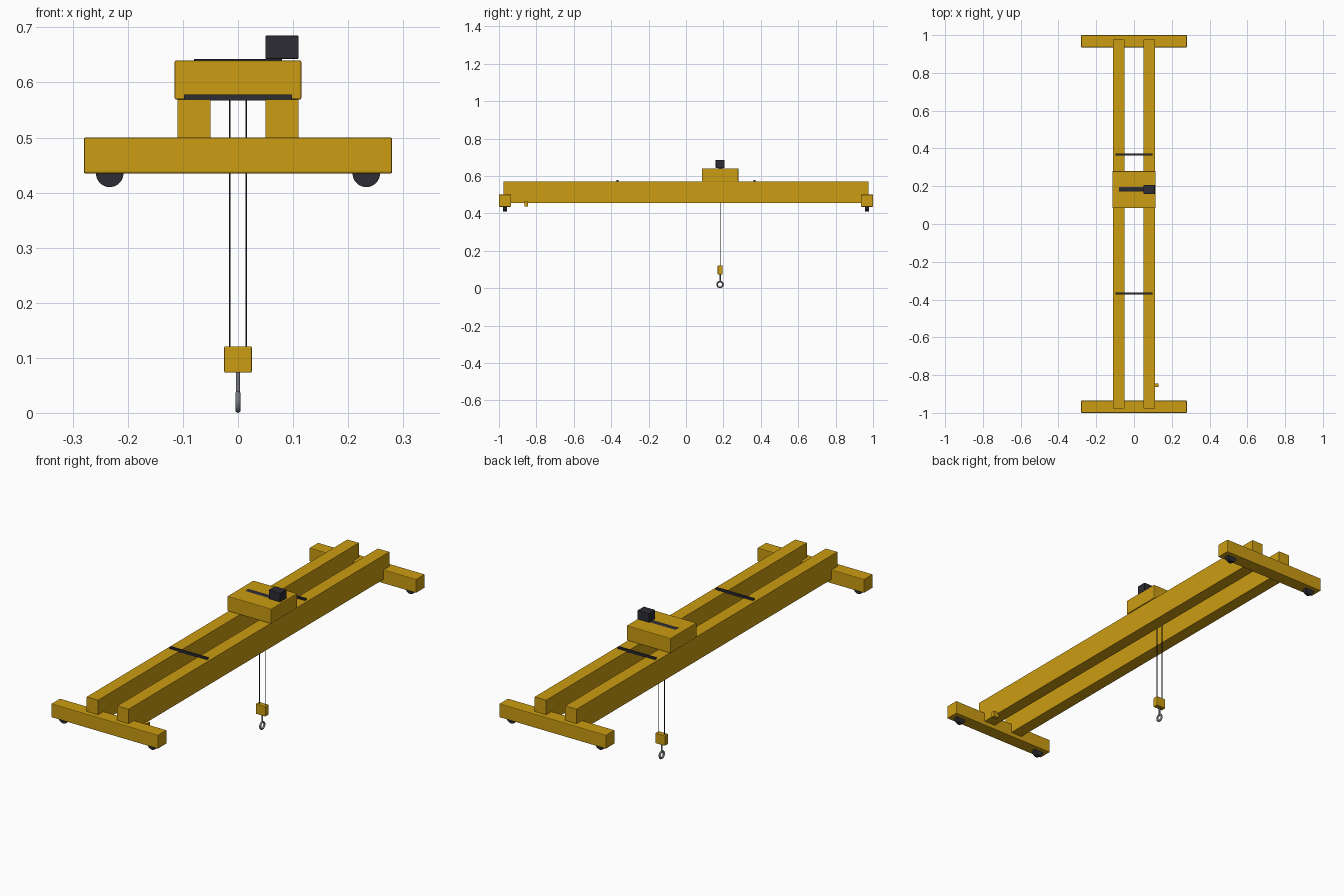
import bpy, math

if "Cube" in bpy.data.objects:
    bpy.data.objects.remove(bpy.data.objects["Cube"])


def material(name, rgb):
    m = bpy.data.materials.new(name)
    m.diffuse_color = (*rgb, 1.0)
    m.use_nodes = True
    m.node_tree.nodes["Principled BSDF"].inputs["Base Color"].default_value = m.diffuse_color
    return m


YELLOW = material("crane_yellow", (0.60, 0.335, 0.006))
DARK = material("dark_metal", (0.025, 0.025, 0.033))
STEEL = material("hook_steel", (0.19, 0.20, 0.22))


def finish(name, mat, smooth=False):
    ob = bpy.context.object
    ob.name = name
    ob.data.materials.append(mat)
    if smooth:
        bpy.ops.object.shade_smooth_by_angle(angle=math.radians(35))
    return ob


def box(name, x, y, z, mat, bevel=0.0):
    """Box from (min, max) ranges on each axis."""
    bpy.ops.mesh.primitive_cube_add(size=1, location=[sum(r) / 2 for r in (x, y, z)])
    ob = bpy.context.object
    ob.scale = [r[1] - r[0] for r in (x, y, z)]
    bpy.ops.object.transform_apply(location=False, rotation=False, scale=True)
    if bevel:
        mod = ob.modifiers.new("soft_edges", 'BEVEL')
        mod.width = bevel
        mod.segments = 2
    return finish(name, mat)


def cylinder(name, centre, radius, length, axis, mat, sides=32):
    rot = {'X': (0, math.pi / 2, 0), 'Y': (math.pi / 2, 0, 0), 'Z': (0, 0, 0)}[axis]
    bpy.ops.mesh.primitive_cylinder_add(vertices=sides, radius=radius, depth=length,
                                        location=centre, rotation=rot)
    return finish(name, mat, True)


HOIST_Y = 0.182

# End trucks with two wheels each
for end, sy in (("front", -1), ("back", 1)):
    cy = sy * 0.9675
    box(f"{end}_end_truck", (-0.28, 0.28), (cy - 0.0325, cy + 0.0325), (0.435, 0.50), YELLOW, 0.003)
    for side, sx in (("left", -1), ("right", 1)):
        cylinder(f"{end}_{side}_wheel", (sx * 0.233, cy, 0.435), 0.025, 0.02, 'Y', DARK)

# Twin bridge girders
for side, sx in (("left", -1), ("right", 1)):
    cx = sx * 0.08
    box(f"{side}_girder", (cx - 0.03, cx + 0.03), (-0.977, 0.977), (0.455, 0.569), YELLOW)

# Cross ties lying over the girders
for end, sy in (("front", -1), ("back", 1)):
    cy = sy * 0.367
    box(f"{end}_cross_tie", (-0.098, 0.098), (cy - 0.005, cy + 0.005), (0.567, 0.578), DARK)

# Trolley with a half-sunk rope drum and motor
box("trolley", (-0.115, 0.115), (0.085, 0.28), (0.569, 0.64), YELLOW, 0.003)
cylinder("rope_drum", (0, HOIST_Y + 0.002, 0.613), 0.030, 0.16, 'X', DARK)
box("hoist_motor", (0.05, 0.11), (0.159, 0.206), (0.643, 0.685), DARK, 0.001)

# Ropes, hook block and hook
for side, sx in (("left", -1), ("right", 1)):
    cylinder(f"{side}_rope", (sx * 0.015, HOIST_Y, 0.345), 0.0015, 0.47, 'Z', DARK, 8)
box("hook_block", (-0.025, 0.025), (HOIST_Y - 0.0125, HOIST_Y + 0.0125), (0.073, 0.121), YELLOW, 0.002)
cylinder("hook_shank", (0, HOIST_Y, 0.056), 0.004, 0.04, 'Z', STEEL, 16)
bpy.ops.mesh.primitive_torus_add(major_segments=32, minor_segments=12,
                                 major_radius=0.0155, minor_radius=0.0045,
                                 location=(0, HOIST_Y, 0.02), rotation=(0, math.pi / 2, 0))
finish("hook_ring", STEEL, True)

# Small control box on the side of the right girder
box("control_box", (0.10, 0.13), (-0.863, -0.845), (0.436, 0.462), YELLOW)
